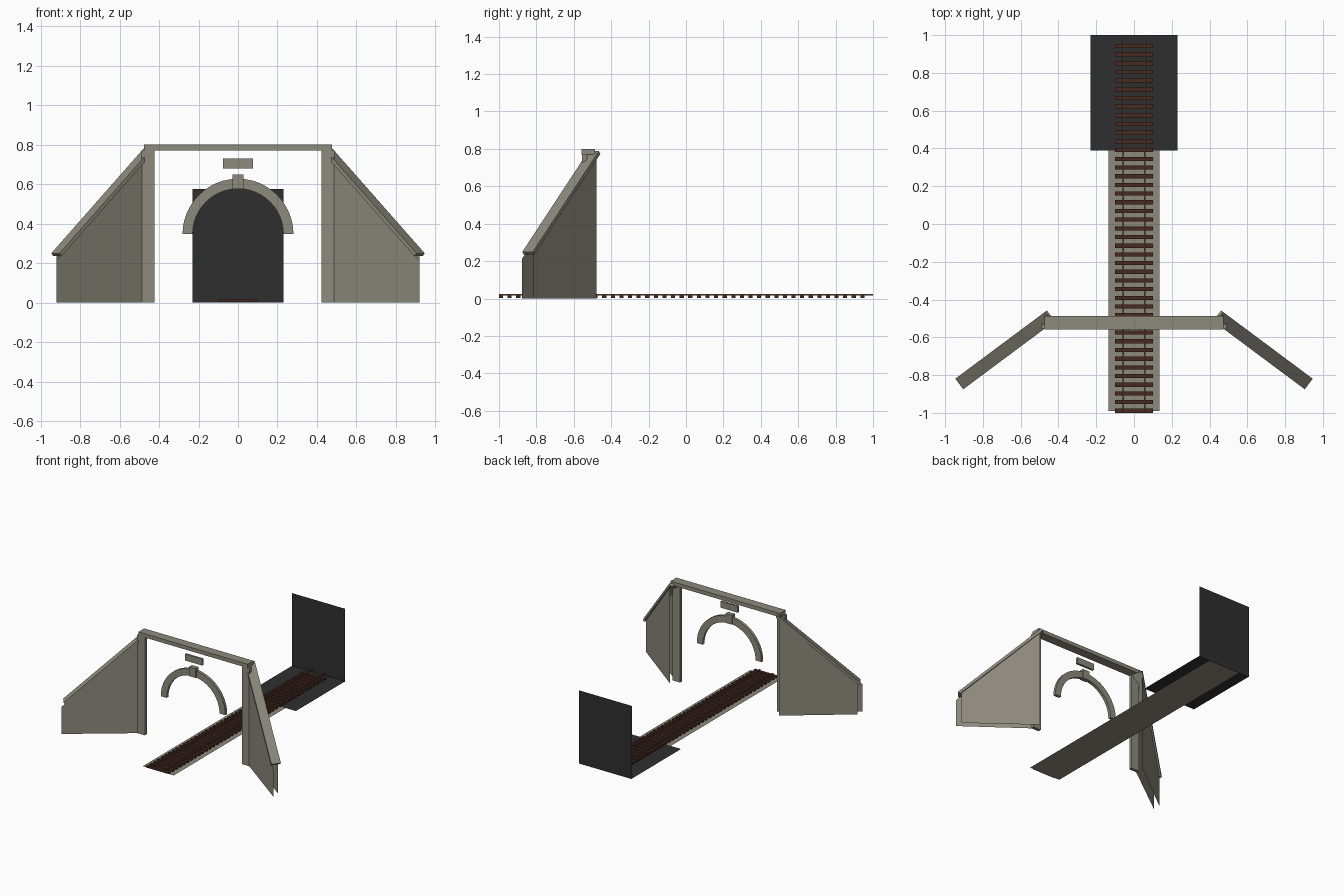
import bpy, bmesh, math
from mathutils import Vector

if "Cube" in bpy.data.objects:
    bpy.data.objects.remove(bpy.data.objects["Cube"])


def material(name, rgb):
    m = bpy.data.materials.new(name)
    m.diffuse_color = (*rgb, 1)
    m.use_nodes = True
    m.node_tree.nodes["Principled BSDF"].inputs["Base Color"].default_value = m.diffuse_color
    return m


STONE = material("grey_stone", (0.27, 0.255, 0.205))
DARK = material("tunnel_dark", (0.028, 0.028, 0.028))
WOOD = material("sleeper_brown", (0.065, 0.024, 0.016))
RUST = material("rail_rust", (0.14, 0.07, 0.04))


def finish(name, bm, mat, mirror=False, fix=True):
    if fix:
        bmesh.ops.recalc_face_normals(bm, faces=bm.faces)
    me = bpy.data.meshes.new(name)
    bm.to_mesh(me)
    bm.free()
    me.materials.append(mat)
    ob = bpy.data.objects.new(name, me)
    bpy.context.collection.objects.link(ob)
    if mirror:
        ob.modifiers.new("mirror", 'MIRROR').use_mirror_merge = False
    return ob


def add_box(bm, lo, hi):
    vs = bmesh.ops.create_cube(bm, size=1)["verts"]
    for v in vs:
        v.co = [hi[i] if v.co[i] > 0 else lo[i] for i in range(3)]


def box(name, lo, hi, mat, mirror=False):
    bm = bmesh.new()
    add_box(bm, lo, hi)
    return finish(name, bm, mat, mirror)


def sheet(name, quads, mat, mirror=False):
    bm = bmesh.new()
    for q in quads:
        bm.faces.new([bm.verts.new(p) for p in q])
    return finish(name, bm, mat, mirror, fix=False)


# Portal frame: top coping, pilasters, keystone and blank plaque
box("top_coping", (-0.475, -0.558, 0.77), (0.475, -0.487, 0.80), STONE)
box("pilaster", (0.422, -0.555, 0), (0.49, -0.53, 0.77), STONE, True)
box("keystone", (-0.029, -0.566, 0.575), (0.029, -0.53, 0.648), STONE)
box("plaque", (-0.075, -0.552, 0.68), (0.075, -0.535, 0.73), STONE)

# Arch ring: half annulus, extruded in y
bm = bmesh.new()
N, R0, R1, CZ = 24, 0.23, 0.281, 0.347
rings = []
for i in range(N + 1):
    a = math.pi * i / N
    rings.append([bm.verts.new((r * math.cos(a), y, CZ + r * math.sin(a)))
                  for r, y in ((R0, -0.558), (R1, -0.558), (R1, -0.535), (R0, -0.535))])
for a, b in zip(rings, rings[1:]):
    for k in range(4):
        bm.faces.new((a[k], a[(k + 1) % 4], b[(k + 1) % 4], b[k]))
bm.faces.new(rings[0])
bm.faces.new(rings[-1])
finish("arch_ring", bm, STONE)

# Sloping wing coping: slab along the flared wing, mirrored
P0, P1 = Vector((0.472, -0.466, 0.788)), Vector((0.946, -0.819, 0.25))
along = P1 - P0
flat = Vector((along.x, along.y, 0))
run = flat.length
flat.normalize()
side = Vector((flat.y, -flat.x, 0)) * 0.07
T = 0.02
down = side.cross(along).normalized() * T
if down.z > 0:
    down = -down
bm = bmesh.new()
ends = [[bm.verts.new(p + o) for o in (Vector(), side, side + down, down)] for p in (P0, P1)]
for k in range(4):
    bm.faces.new((ends[0][k], ends[0][(k + 1) % 4], ends[1][(k + 1) % 4], ends[1][k]))
for e in ends:
    bm.faces.new(e)
finish("wing_coping", bm, STONE, True)


# Wing wall: front and back skins under the coping, open at the end and bottom
def top_z(x, y):
    s = (Vector((x, y, 0)) - Vector((P0.x, P0.y, 0))).dot(flat) / run
    return P0.z + along.z * s - T * along.length / run + 0.003


def skin(xa, ya, xb, yb):
    return [(xa, ya, 0), (xb, yb, 0), (xb, yb, top_z(xb, yb)), (xa, ya, top_z(xa, ya))]


front = skin(0.47, -0.543, 0.92, -0.876)
back = skin(0.475, -0.478, 0.92, -0.816)[::-1]
sheet("wing_wall", [front, back], STONE, True)

# Tunnel interior: dark floor and end panel
sheet("tunnel_floor", [[(-0.23, 0.39, 0.004), (0.23, 0.39, 0.004), (0.23, 1, 0.004), (-0.23, 1, 0.004)]], DARK)
sheet("tunnel_end", [[(-0.23, 1, 0), (0.23, 1, 0), (0.23, 1, 0.575), (-0.23, 1, 0.575)]], DARK)

# Track: ballast bed, sleepers and rails
sheet("ballast_bed", [[(-0.135, -0.99, 0), (0.135, -0.99, 0), (0.135, 1, 0), (-0.135, 1, 0)]], STONE)
bm = bmesh.new()
for i in range(43):
    y = -0.989 + i * 0.046
    add_box(bm, (-0.1, y - 0.011, 0.004), (0.1, y + 0.011, 0.016))
finish("sleepers", bm, WOOD)
box("rail", (0.052, -1, 0.016), (0.06, 1, 0.025), RUST, True)
